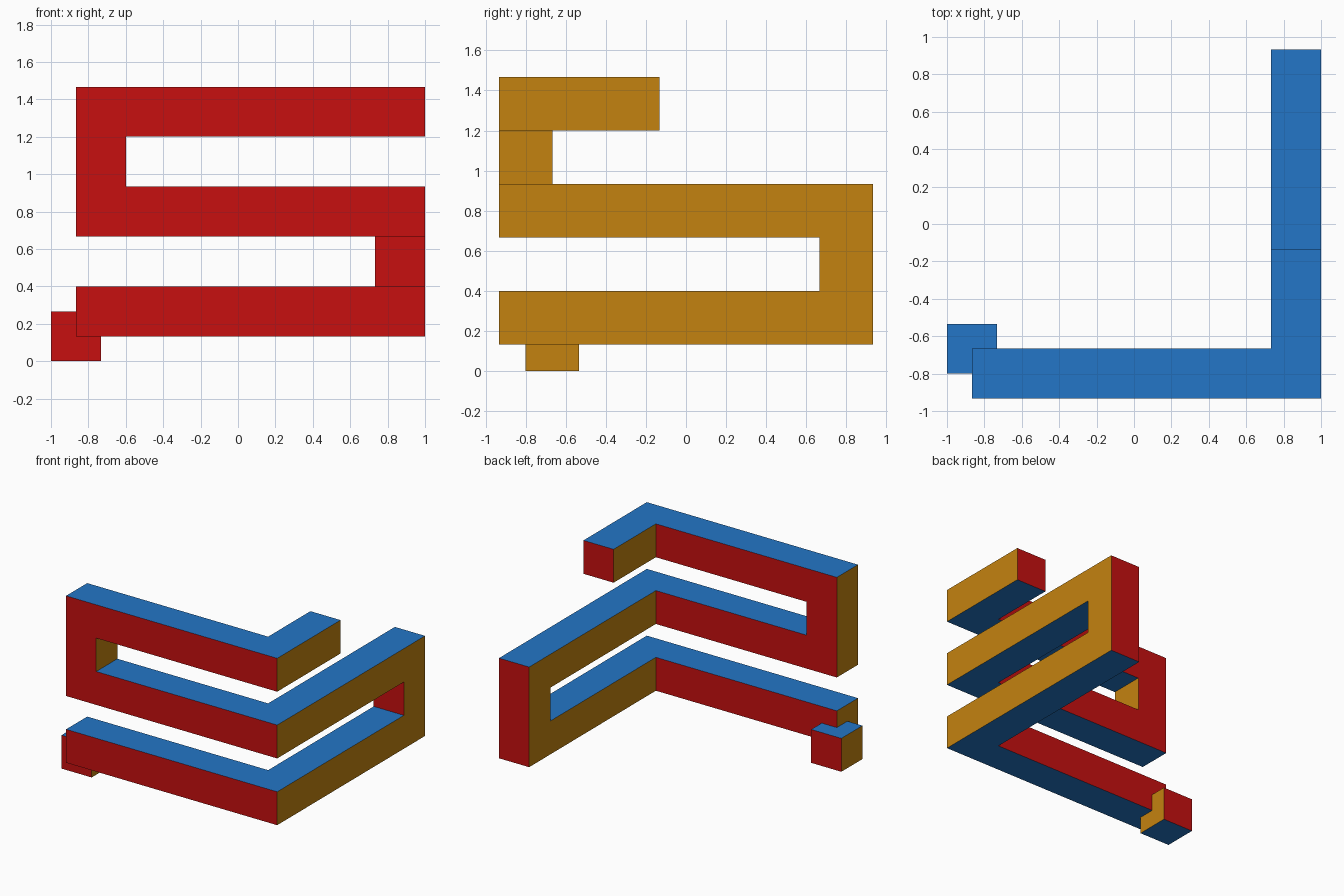
import bpy
import bmesh
from mathutils import Vector

default = bpy.data.objects.get("Cube")
if default:
    bpy.data.objects.remove(default, do_unlink=True)

BAR = 4 / 15      # thickness of the square bar
AXES = [Vector((1, 0, 0)), Vector((0, 1, 0)), Vector((0, 0, 1))]


def make_material(name, rgb):
    mat = bpy.data.materials.new(name)
    mat.use_nodes = True
    color = (*rgb, 1)
    mat.diffuse_color = color
    mat.node_tree.nodes["Principled BSDF"].inputs["Base Color"].default_value = color
    return mat


# One colour per facing axis: x, y, z
MATERIALS = [
    make_material("ochre", (0.55, 0.225, 0.005)),
    make_material("red", (0.57, 0.005, 0.005)),
    make_material("blue", (0.017, 0.18, 0.57)),
]


def walk(corners):
    """Grid cells passed through on a path of straight runs."""
    cells = [tuple(corners[0])]
    for target in corners[1:]:
        while cells[-1] != target:
            cells.append(tuple(c + (t > c) - (t < c)
                               for c, t in zip(cells[-1], target)))
    return set(cells)


def build_bar(name, cells, origin):
    """Outer skin of a chain of cells, coloured by facing axis."""
    bm = bmesh.new()
    for cell in cells:
        middle = Vector(cell) + Vector((0.5, 0.5, 0.5))
        for axis in range(3):
            u, v = AXES[(axis + 1) % 3] / 2, AXES[(axis + 2) % 3] / 2
            for side in (-1, 1):
                step = AXES[axis] * side
                if tuple(int(c + s) for c, s in zip(cell, step)) in cells:
                    continue
                c = middle + step / 2
                ring = [c - u - v, c + u - v, c + u + v, c - u + v]
                face = bm.faces.new([bm.verts.new(origin + p * BAR)
                                     for p in ring[::side]])
                face.material_index = axis
    # Weld the skin and merge flat areas
    bmesh.ops.remove_doubles(bm, verts=bm.verts[:], dist=0.001)
    bmesh.ops.dissolve_limit(bm, angle_limit=0.01, verts=bm.verts[:],
                             edges=bm.edges[:], delimit={'MATERIAL'})
    mesh = bpy.data.meshes.new(name)
    bm.to_mesh(mesh)
    bm.free()
    for mat in MATERIALS:
        mesh.materials.append(mat)
    obj = bpy.data.objects.new(name, mesh)
    bpy.context.collection.objects.link(obj)
    return obj


# Folded bar: three L-shaped levels joined by risers at alternating ends
folded_path = [(0, 0, 0), (6, 0, 0), (6, 6, 0),
               (6, 6, 2), (6, 0, 2), (0, 0, 2),
               (0, 0, 4), (6, 0, 4), (6, 2, 4)]
build_bar("folded_bar", walk(folded_path), Vector((1 - 7 * BAR, -3.5 * BAR, BAR / 2)))

# Small block at the lower end, offset by half a bar
build_bar("end_block", {(0, 0, 0)}, Vector((-1, -3 * BAR, 0)))
